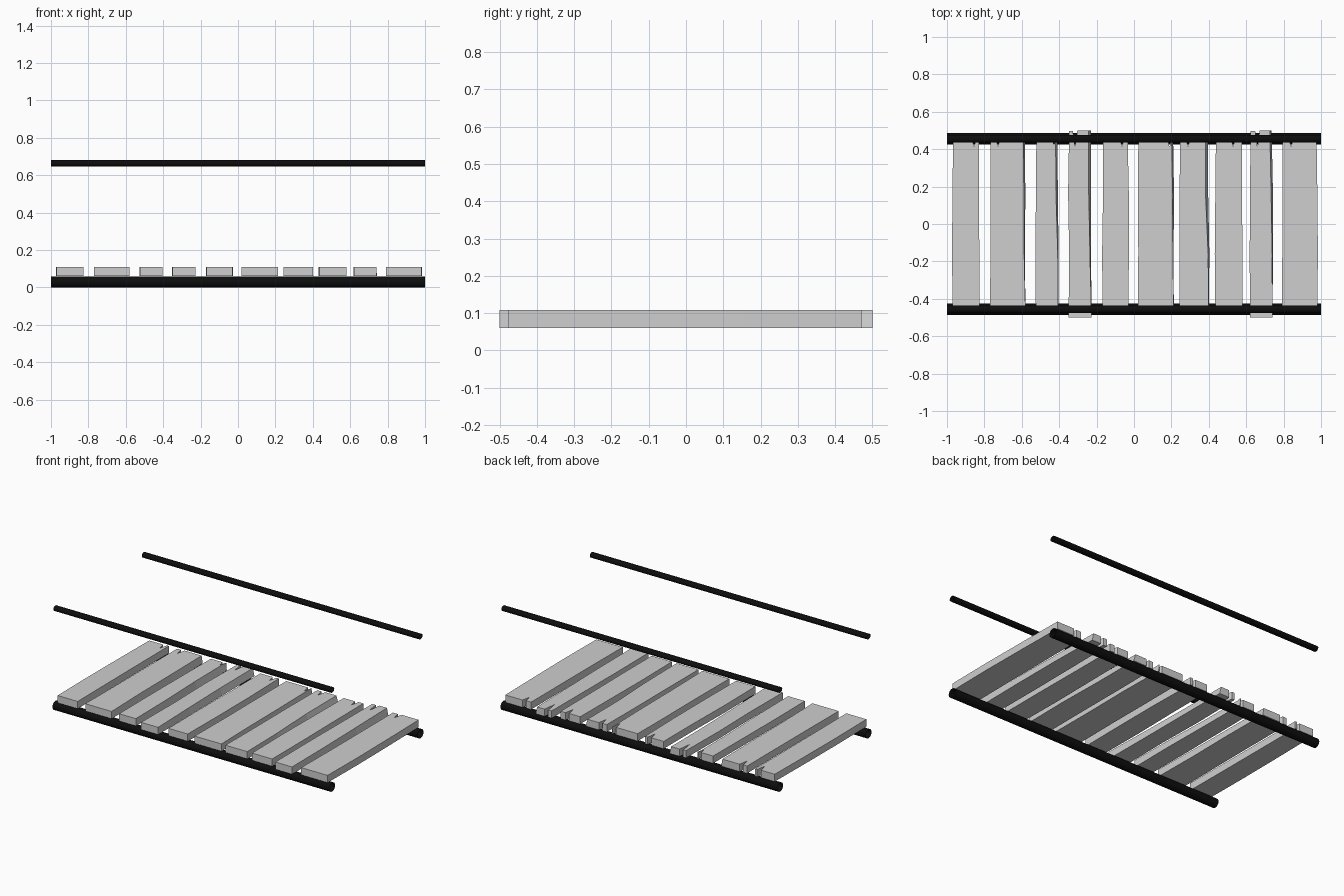
import bpy, bmesh, random
from math import sin, cos, pi

random.seed(4)
cube = bpy.data.objects.get("Cube")
if cube:
    bpy.data.objects.remove(cube, do_unlink=True)


def make_material(name, value):
    mat = bpy.data.materials.new(name)
    mat.use_nodes = True
    colour = (value, value, value, 1)
    mat.diffuse_color = colour
    mat.node_tree.nodes["Principled BSDF"].inputs["Base Color"].default_value = colour
    return mat


wood = make_material("pale grey wood", 0.62)
black = make_material("black rope", 0.004)


def add_object(name, bm, mat):
    bmesh.ops.recalc_face_normals(bm, faces=bm.faces)
    mesh = bpy.data.meshes.new(name)
    bm.to_mesh(mesh)
    bm.free()
    mesh.materials.append(mat)
    obj = bpy.data.objects.new(name, mesh)
    bpy.context.collection.objects.link(obj)
    return obj


def rope(name, y, z, ry, rz, sides=16):
    """Open tube running the whole length of the bridge."""
    bm = bmesh.new()
    rings = []
    for x in (-1, 1):
        rings.append([bm.verts.new((x, y + ry * cos(2 * pi * i / sides),
                                    z + rz * sin(2 * pi * i / sides)))
                      for i in range(sides)])
    for i in range(sides):
        j = (i + 1) % sides
        bm.faces.new((rings[0][i], rings[0][j], rings[1][j], rings[1][i]))
    for face in bm.faces:
        face.smooth = True
    add_object(name, bm, black)


def plank(name, left, right, front, back, notch, lean, top):
    """Worn board with a split in its back end and wavering long edges."""
    bm = bmesh.new()
    wave = [random.uniform(-0.004, 0.004) for _ in range(4)]
    third = (back - front) / 3
    outline = [
        (left, front, 0), (right, front, 0),
        (right + wave[0], front + third, lean / 2),
        (right + wave[1], back - third, lean),
        (right - 0.004, back, lean),
        (notch + 0.012, back, 0), (notch, 0.41, 0), (notch - 0.012, back - 0.004, 0),
        (left + 0.003, back - 0.004, 0),
        (left + wave[2], back - third, 0), (left + wave[3], front + third, 0),
    ]
    low = [bm.verts.new((x, y, 0.06)) for x, y, _ in outline]
    high = [bm.verts.new((x - shift, y, top)) for x, y, shift in outline]
    bm.faces.new(low[::-1])
    bm.faces.new(high)
    for i in range(len(outline)):
        j = (i + 1) % len(outline)
        bm.faces.new((low[i], low[j], high[j], high[i]))
    add_object(name, bm, wood)


# Lower carrying ropes and thinner hand ropes
for side, y in (("right", -0.456), ("left", 0.456)):
    side_name = "front" if y < 0 else "back"
    rope(side_name + "_floor_rope", y, 0.029, 0.03, 0.029)
    rope(side_name + "_hand_rope", y, 0.663, 0.021, 0.017)

# Boards: left edge, right edge, split position, lean of the right side
boards = [
    (-0.97, -0.825, -0.855, 0.0),
    (-0.77, -0.58, -0.727, 0.008),
    (-0.525, -0.405, -0.425, 0.01),
    (-0.35, -0.227, -0.315, 0.012),
    (-0.168, -0.03, -0.064, 0.0),
    (0.02, 0.213, 0.19, 0.008),
    (0.243, 0.40, 0.289, 0.014),
    (0.435, 0.58, 0.53, 0.0),
    (0.62, 0.74, 0.66, 0.01),
    (0.79, 0.98, 0.84, 0.0),
]
for i, (left, right, notch, lean) in enumerate(boards):
    long_board = i in (3, 8)
    front, back = (-0.5, 0.5) if long_board else (-0.476, 0.47)
    plank("plank_%d" % (i + 1), left, right, front, back, notch, lean, 0.108)
